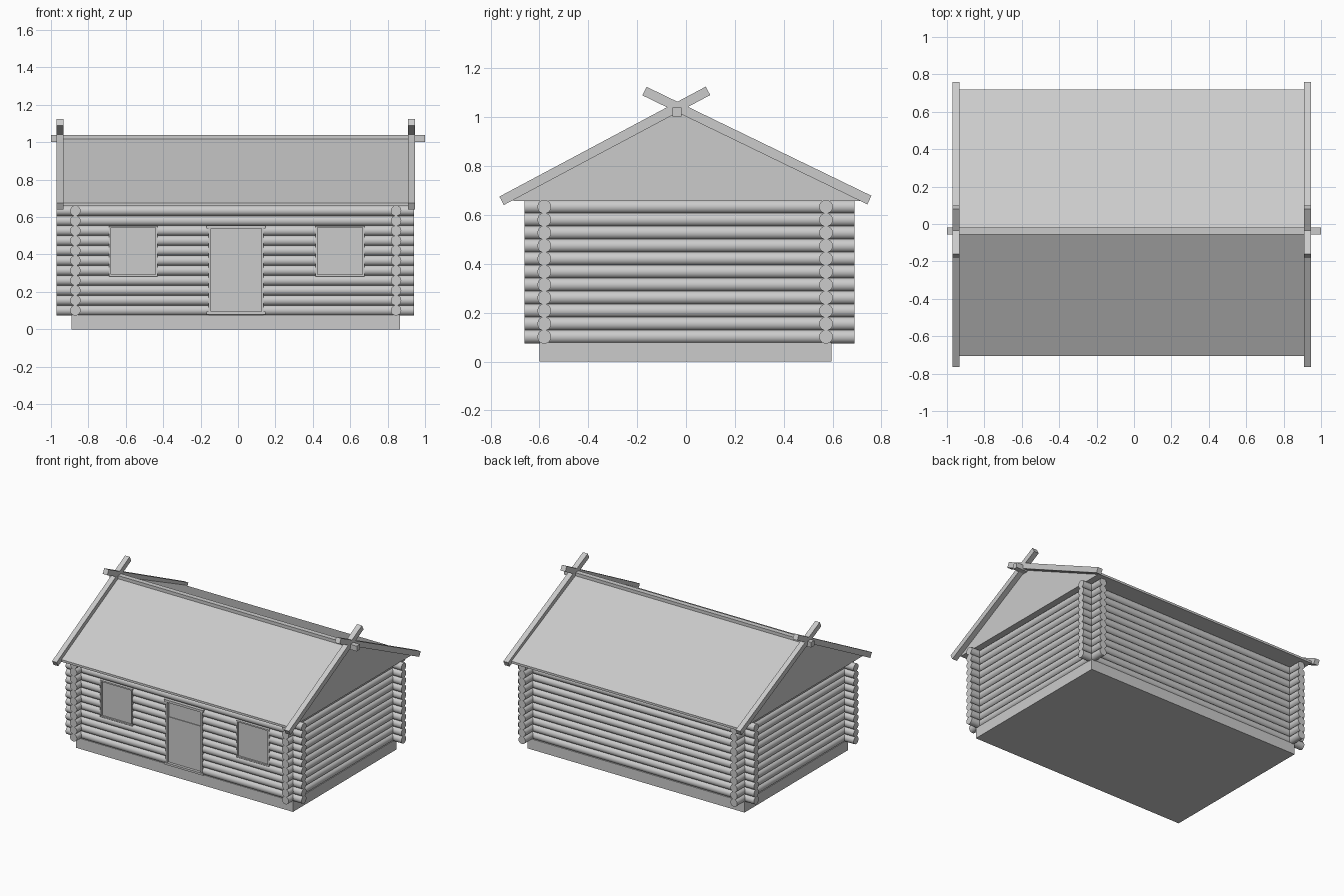
import bpy, bmesh, math
from mathutils import Vector, Matrix

if "Cube" in bpy.data.objects:
    bpy.data.objects.remove(bpy.data.objects["Cube"])

ROWS, PITCH, BASE_Z, R = 11, 0.0532, 0.075, 0.028
X_L, X_R, Y_F, Y_B = -0.87, 0.845, -0.58, 0.573     # wall centre lines
LOG_X, LOG_Y = (-0.97, 0.94), (-0.66, 0.69)         # log ends past the corners


def finish(name, bm, smooth=False):
    bmesh.ops.recalc_face_normals(bm, faces=bm.faces)
    me = bpy.data.meshes.new(name)
    bm.to_mesh(me)
    bm.free()
    ob = bpy.data.objects.new(name, me)
    bpy.context.collection.objects.link(ob)
    if smooth:
        bpy.ops.object.select_all(action='DESELECT')
        ob.select_set(True)
        bpy.context.view_layer.objects.active = ob
        bpy.ops.object.shade_smooth_by_angle(angle=math.radians(40))
    return ob


def add_box(bm, x, y, z):
    c = Vector(((x[0] + x[1]) / 2, (y[0] + y[1]) / 2, (z[0] + z[1]) / 2))
    s = Vector((x[1] - x[0], y[1] - y[0], z[1] - z[0]))
    bmesh.ops.create_cube(bm, size=1, matrix=Matrix.Translation(c) @ Matrix.Diagonal((*s, 1)))


def box(name, *xyz):
    bm = bmesh.new()
    add_box(bm, *xyz)
    return finish(name, bm)


def add_log(bm, a, b):
    a, b = Vector(a), Vector(b)
    rot = (b - a).to_track_quat('Z', 'Y').to_matrix().to_4x4()
    bmesh.ops.create_cone(bm, cap_ends=True, segments=20, radius1=R, radius2=R,
                          depth=(b - a).length, matrix=Matrix.Translation((a + b) / 2) @ rot)


def prism(name, profile, x0, x1):
    """Extrude a (y, z) outline along x."""
    bm = bmesh.new()
    f = bm.faces.new([bm.verts.new((x0, y, z)) for y, z in profile])
    ext = bmesh.ops.extrude_face_region(bm, geom=[f])
    bmesh.ops.translate(bm, vec=(x1 - x0, 0, 0),
                        verts=[v for v in ext['geom'] if isinstance(v, bmesh.types.BMVert)])
    return finish(name, bm)


# Foundation
box("foundation", (-0.89, 0.865), (-0.60, 0.595), (0, 0.077))

# Openings in the front wall: name, x range, z range, first log row cut
WINDOW_Z, DOOR_Z = (0.283, 0.553), (0.08, 0.555)
openings = [("left_window", (-0.69, -0.43), WINDOW_Z, 4),
            ("door", (-0.157, 0.137), DOOR_Z, 0),
            ("right_window", (0.414, 0.676), WINDOW_Z, 4)]

# Log walls; front logs stop at the openings
front, back, left, right = (bmesh.new() for _ in range(4))
for i in range(ROWS):
    z = BASE_Z + PITCH * (i + 0.5)
    add_log(back, (LOG_X[0], Y_B, z), (LOG_X[1], Y_B, z))
    add_log(left, (X_L, LOG_Y[0], z), (X_L, LOG_Y[1], z))
    add_log(right, (X_R, LOG_Y[0], z), (X_R, LOG_Y[1], z))
    x = LOG_X[0]
    for _, xr, _, row in openings:
        if row <= i <= 8:
            add_log(front, (x, Y_F, z), (xr[0], Y_F, z))
            x = xr[1]
    add_log(front, (x, Y_F, z), (LOG_X[1], Y_F, z))
for name, bm in (("front_logs", front), ("back_logs", back),
                 ("left_logs", left), ("right_logs", right)):
    finish(name, bm, smooth=True)


def frame(name, x, z, w, y):
    bm = bmesh.new()
    for xr in ((x[0], x[0] + w), (x[1] - w, x[1])):
        add_box(bm, xr, y, z)
    for zr in ((z[0], z[0] + w), (z[1] - w, z[1])):
        add_box(bm, (x[0] + w, x[1] - w), y, zr)
    finish(name, bm)


# Windows: thin frame and flat pane
for name, xr, zr, _ in (openings[0], openings[2]):
    frame(name + "_frame", xr, zr, 0.01, (-0.61, -0.55))
    box(name + "_pane", xr, (-0.597, -0.56), zr)

# Door: frame, leaf, upper panel, cap and sill
frame("door_frame", openings[1][1], DOOR_Z, 0.012, (-0.612, -0.55))
box("door_leaf", (-0.147, 0.126), (-0.597, -0.56), (0.09, 0.425))
box("door_upper_panel", (-0.147, 0.126), (-0.592, -0.56), (0.425, 0.545))
box("door_cap", (-0.168, 0.147), (-0.617, -0.55), (0.538, 0.555))
box("door_sill", (-0.168, 0.147), (-0.617, -0.55), (0.08, 0.095))

# Roof: solid gabled block with a low vertical eave edge
prism("roof", [(-0.707, 0.658), (0.72, 0.658), (0.72, 0.674),
               (-0.037, 1.026), (-0.707, 0.674)], -0.933, 0.908)

# Square ridge beam
box("ridge_beam", (-1.0, 1.0), (-0.055, -0.018), (1.002, 1.04))

# Crossed gable boards at both ends
boards = {"front": ((-0.7546, 0.658), (0.09, 1.108)),
          "back": ((0.7505, 0.661), (-0.17, 1.107))}
for side, xr in (("left", (-0.97, -0.933)), ("right", (0.908, 0.947))):
    for slope, (a, b) in boards.items():
        a, b = Vector(a), Vector(b)
        d = (b - a).normalized()
        n = Vector((-d.y, d.x)) * 0.0195
        prism(f"{side}_{slope}_gable_board", [a - n, b - n, b + n, a + n], *xr)
